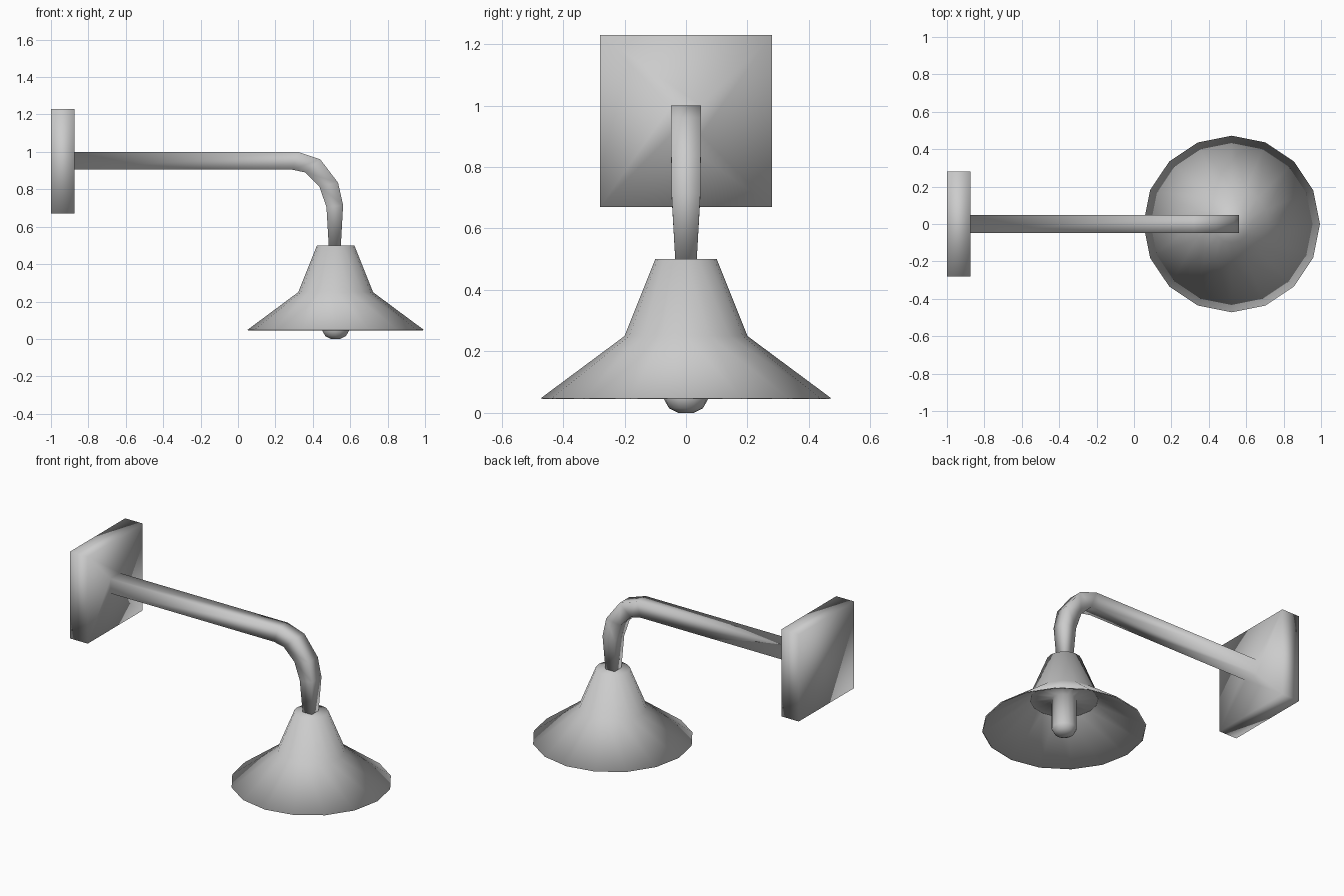
import bpy, bmesh
from math import cos, sin, tau

if "Cube" in bpy.data.objects:
    bpy.data.objects.remove(bpy.data.objects["Cube"])


def finish(name, bm):
    bmesh.ops.recalc_face_normals(bm, faces=bm.faces)
    mesh = bpy.data.meshes.new(name)
    bm.to_mesh(mesh)
    bm.free()
    for p in mesh.polygons:
        p.use_smooth = True
    ob = bpy.data.objects.new(name, mesh)
    bpy.context.collection.objects.link(ob)
    return ob


def skin(name, rings, cap_start=True, cap_end=True):
    """Join successive closed rings of points with quads."""
    bm = bmesh.new()
    loops = [[bm.verts.new(p) for p in ring] for ring in rings]
    n = len(loops[0])
    for a, b in zip(loops, loops[1:]):
        for i in range(n):
            j = (i + 1) % n
            bm.faces.new((a[i], a[j], b[j], b[i]))
    if cap_start:
        bm.faces.new(loops[0])
    if cap_end:
        bm.faces.new(loops[-1])
    return finish(name, bm)


def lathe(name, profile, x, sides=16, **caps):
    rings = [[(x + r * cos(tau * i / sides), r * sin(tau * i / sides), z)
              for i in range(sides)] for r, z in profile]
    return skin(name, rings, **caps)


# Wall plate and square arm, one skin: outer x/z, inner x/z, half width
sections = [
    (-1.0, 1.23, -1.0, 0.67, 0.28),
    (-0.875, 1.23, -0.875, 0.67, 0.28),
    (-0.875, 1.0, -0.875, 0.905, 0.048),
    (0.32, 1.0, 0.29, 0.905, 0.048),
    (0.44, 0.96, 0.36, 0.89, 0.048),
    (0.535, 0.835, 0.435, 0.815, 0.048),
    (0.562, 0.715, 0.473, 0.705, 0.047),
    (0.55, 0.50, 0.485, 0.50, 0.035),
]
skin("wall_plate_and_arm",
     [[(xo, -h, zo), (xo, h, zo), (xi, h, zi), (xi, -h, zi)]
      for xo, zo, xi, zi, h in sections])

# Flared shade, outside then thin underside
lathe("lamp_shade",
      [(0.10, 0.50), (0.20, 0.25), (0.472, 0.048), (0.465, 0.045), (0.195, 0.235)],
      0.522, cap_end=False)

# Bulb with the socket ceiling inside the shade
lathe("bulb",
      [(0.195, 0.235), (0.072, 0.235), (0.072, 0.045), (0.055, 0.015), (0.025, 0.0)],
      0.522, cap_start=False)
